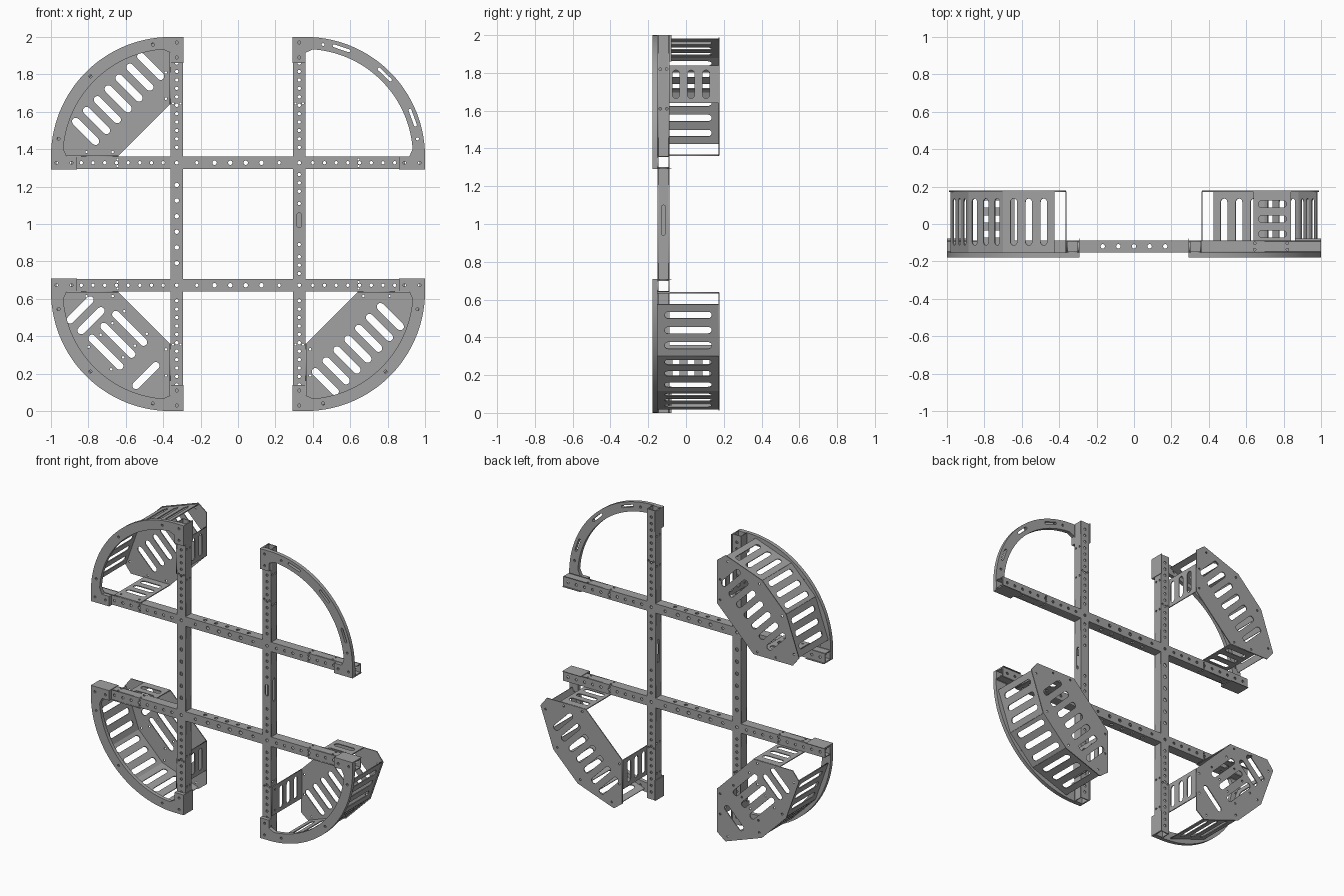
import bpy, bmesh
from math import sin, cos, pi, radians, hypot, atan2
from mathutils import Matrix, Vector

cube = bpy.data.objects.get("Cube")
if cube:
    bpy.data.objects.remove(cube)

# One bare-metal material
steel = bpy.data.materials.new("steel_grey")
steel.use_nodes = True
steel.diffuse_color = (0.36, 0.36, 0.36, 1)
steel.node_tree.nodes["Principled BSDF"].inputs["Base Color"].default_value = (0.36, 0.36, 0.36, 1)

# Main dimensions
TUBE = 0.065           # tube width
WALL = 0.006           # sheet thickness
IN, OUT = 0.295, 0.36  # tube faces measured from the frame centre
Y_FRONT, Y_BACK = -0.152, -0.087
Y_PLATE = 0.175


def circle(x, y, r, n=10):
    return [(x + r * cos(2 * pi * i / n), y + r * sin(2 * pi * i / n)) for i in range(n)]


def slot(x, y, length, width, angle=0, n=6):
    """Rounded slot centred on x, y."""
    pts = []
    for side in (0, pi):
        for i in range(n + 1):
            a = angle + side - pi / 2 + pi * i / n
            pts.append((x + (length - width) / 2 * cos(angle + side) + width / 2 * cos(a),
                        y + (length - width) / 2 * sin(angle + side) + width / 2 * sin(a)))
    return pts


def rect(w, h):
    return [(-w / 2, -h / 2), (w / 2, -h / 2), (w / 2, h / 2), (-w / 2, h / 2)]


def arc(r, a0, a1, n):
    """Arc round the inner corner of a quadrant."""
    angles = [radians(a0 + (a1 - a0) * i / n) for i in range(n + 1)]
    return [(OUT + r * cos(a), OUT + r * sin(a)) for a in angles]


def axes(origin, ex, ey):
    ex, ey = Vector(ex).normalized(), Vector(ey).normalized()
    m = Matrix((ex, ey, ex.cross(ey))).transposed().to_4x4()
    m.translation = origin
    return m


def sheet(outline, holes, thick, matrix):
    """Flat sheet with cut-outs, as a mesh."""
    cu = bpy.data.curves.new("sheet", 'CURVE')
    cu.dimensions, cu.fill_mode, cu.extrude = '2D', 'BOTH', thick / 2
    for loop in [outline] + holes:
        sp = cu.splines.new('POLY')
        sp.points.add(len(loop) - 1)
        for p, (x, y) in zip(sp.points, loop):
            p.co = (x, y, 0, 1)
        sp.use_cyclic_u = True
    ob = bpy.data.objects.new("sheet", cu)
    bpy.context.collection.objects.link(ob)
    dg = bpy.context.evaluated_depsgraph_get()
    me = bpy.data.meshes.new_from_object(ob.evaluated_get(dg))
    bpy.data.objects.remove(ob)
    bpy.data.curves.remove(cu)
    me.transform(matrix)
    return me


def part(name, sheets, matrix, smooth=False):
    """Join several sheets into one object."""
    bm = bmesh.new()
    for s in sheets:
        me = sheet(*s)
        bm.from_mesh(me)
        bpy.data.meshes.remove(me)
    bmesh.ops.remove_doubles(bm, verts=bm.verts, dist=1e-5)
    bmesh.ops.recalc_face_normals(bm, faces=bm.faces)
    me = bpy.data.meshes.new(name)
    bm.to_mesh(me)
    bm.free()
    me.transform(matrix)
    me.materials.clear()
    me.materials.append(steel)
    for f in me.polygons:
        f.material_index = 0
    ob = bpy.data.objects.new(name, me)
    bpy.context.collection.objects.link(ob)
    if smooth:
        bpy.ops.object.select_all(action='DESELECT')
        ob.select_set(True)
        bpy.context.view_layer.objects.active = ob
        bpy.ops.object.shade_smooth_by_angle(angle=radians(30))
    return ob


X, Y, Z = (1, 0, 0), (0, 1, 0), (0, 0, 1)
MID = Matrix.Translation((0, 0, 1))


def tube(name, matrix, length, front, back, sides):
    """Hollow square tube along local X with drilled walls."""
    yc, h = (Y_FRONT + Y_BACK) / 2, TUBE / 2 - WALL / 2
    inner = TUBE - 2 * WALL
    part(name, [
        (rect(length, TUBE), front, WALL, axes((0, yc - h, 0), X, Z)),
        (rect(length, TUBE), back, WALL, axes((0, yc + h, 0), X, Z)),
        (rect(length, inner), sides, WALL, axes((0, yc, h), X, Y)),
        (rect(length, inner), sides, WALL, axes((0, yc, -h), X, Y))], matrix)


axis = (IN + OUT) / 2

# Horizontal tubes run the full width
row = [circle(s * (0.40 + 0.0625 * i), 0, 0.009) for s in (-1, 1) for i in range(10)]
row += [circle(s * axis, 0, 0.01) for s in (-1, 1)]
row += [circle(0.0835 * (i - 1.5), 0, 0.012) for i in range(4)]
row += [circle(s * 0.22, 0, 0.009) for s in (-1, 1)]
row += [circle(s * 0.645, q, 0.006) for s in (-1, 1) for q in (-0.018, 0.018)]
top_row = [circle(0.0835 * (i - 2), 0, 0.012) for i in range(5)]
top_row += [circle(s * p, q, 0.007) for s in (-1, 1) for p in (0.645, 0.82) for q in (-0.017, 0.017)]
for label, z in (("upper", axis), ("lower", -axis)):
    tube(label + "_crossbar", MID @ Matrix.Translation((0, 0, z)), 2, row, row, top_row)

# Vertical tubes are pieces between and beyond the crossbars
UP = Matrix.Rotation(-pi / 2, 4, 'Y')
end_len = 1 - OUT
end_row = [circle(0.045 * (i - 6), 0, 0.009) for i in range(13)]
end_row += [circle(-0.035, q, 0.006) for q in (-0.02, 0.02)]
end_side = [circle(p, q, 0.007) for p in (-0.07, 0.14) for q in (-0.017, 0.017)]
big_row = [circle(0.0835 * (i - 2.5), 0, 0.012) for i in range(6)]
small_row = [circle(s * p, 0, 0.009) for s in (-1, 1) for p in (0.11, 0.175, 0.22, 0.265)]
for label, x in (("left", axis), ("right", -axis)):
    for pos, z, turn in (("upper", 1, 0), ("lower", -1, pi)):
        m = MID @ Matrix.Translation((x, 0, z * (1 + OUT) / 2)) @ Matrix.Rotation(turn, 4, 'Y') @ UP
        tube(f"{label}_{pos}_upright", m, end_len, end_row, end_row, end_side)
    m = MID @ Matrix.Translation((x, 0, 0)) @ UP
    if x > 0:
        tube("left_middle_upright", m, 2 * IN, small_row + [slot(0.02, 0, 0.08, 0.026)],
             small_row, [slot(0.02, 0, 0.16, 0.02)])
    else:
        tube("right_middle_upright", m, 2 * IN, big_row, big_row, [])

# Quarter rings with end flanges, one per quadrant
quarters = ["upper_left", "upper_right", "lower_right", "lower_left"]
foot = 0.86
ring_outline = ([(1, IN)] + arc(0.64, 0, 90, 48) + [(IN, 1), (IN, foot), (OUT, foot), (OUT, 0.915)]
                + arc(0.575, 86, 4, 40) + [(0.915, OUT), (foot, OUT), (foot, IN)])
turns = [MID @ Matrix.Rotation(-k * pi / 2, 4, 'Y') for k in range(4)]
for k, q in enumerate(quarters):
    holes = [circle(*arc(0.607, a, a, 1)[0], 0.008) for a in (9, 81)]
    for p in (0.89, 0.97):
        holes += [circle(axis, p, 0.008), circle(p, axis, 0.008)]
    if k == 0:
        holes += [slot(*arc(0.611, a, a, 1)[0], 0.1, 0.016, radians(a + 90)) for a in (20, 46, 71.5)]
    else:
        holes.append(circle(*arc(0.607, 45, 45, 1)[0], 0.008))
    mid, y = (1 + foot) / 2, -0.128
    flange = rect(1 - foot, 0.1)
    part(q + "_ring", [
        (ring_outline, holes, 0.026, axes((0, -0.165, 0), X, Z)),
        (flange, [], 0.004, axes((IN - 0.002, y, mid), Z, Y)),
        (flange, [], 0.004, axes((mid, y, IN - 0.002), X, Y))], turns[k], smooth=True)

# Baskets: faceted wall, two tabs and a slotted back plate
FACETS = (6, 33, 57, 84)
DIAG = -pi / 4


def diagonal(u, v):
    """u points outward from the quadrant corner, v runs across."""
    return OUT + (u + v) * cos(pi / 4), OUT + (u - v) * cos(pi / 4)


for k in (1, 2, 3):
    q = quarters[k]
    # Curved wall in flat panels
    corners = [arc(0.622, a, a, 1)[0] for a in FACETS]
    depth = Y_PLATE - Y_FRONT
    panels = []
    for (x0, z0), (x1, z1) in zip(corners, corners[1:]):
        cuts = [slot(0.085 * i, 0, 0.25, 0.038, pi / 2) for i in (-1, 0, 1)]
        panels.append((rect(hypot(x1 - x0, z1 - z0), depth), cuts, WALL,
                       axes(((x0 + x1) / 2, (Y_PLATE + Y_FRONT) / 2, (z0 + z1) / 2),
                            (x1 - x0, 0, z1 - z0), Y)))
    part(q + "_basket_wall", panels, turns[k])

    # Tabs that bolt to the tube sides
    tab_cuts = [slot(0, 0.015 + 0.08 * i, 0.15, 0.038) for i in (-1, 0, 1)]
    tab_cuts += [circle(s * 0.07, -0.13, 0.007) for s in (-1, 1)]
    y = (Y_PLATE + Y_FRONT) / 2
    part(q + "_basket_tabs", [
        (rect(0.2, depth), tab_cuts, WALL, axes((OUT + 0.004, y, 0.74), Z, Y)),
        (rect(0.2, depth), tab_cuts, WALL, axes((0.74, y, OUT + 0.004), X, Y))], turns[k])

    # Back plate
    edge = OUT + 0.003
    outline = ([(0.64, edge), (0.94, edge)] + [arc(0.632, a, a, 1)[0] for a in FACETS]
               + [(edge, 0.94), (edge, 0.64)])
    if k == 2:
        cuts = [slot(*diagonal(0.412, v), 0.19, 0.04, pi / 4) for v in (-0.225, 0.19, 0.272)]
        cuts += [slot(*diagonal(u, 0.015), 0.25, 0.04, DIAG) for u in (0.295, 0.385, 0.475)]
        cuts += [circle(*diagonal(u, v), 0.007) for u in (0.25, 0.34, 0.43, 0.52) for v in (-0.07, 0.1)]
    else:
        cuts = [slot(*diagonal(0.417, 0.02 + 0.082 * i), 0.19, 0.04, pi / 4) for i in range(-3, 4)]
    cuts += [circle(*arc(0.595, a, a, 1)[0], 0.007) for a in (8, 33, 57, 82)]
    cuts += [circle(*p, 0.007) for p in ((0.67, 0.385), (0.81, 0.385), (0.385, 0.67), (0.385, 0.81))]
    part(q + "_basket_plate", [(outline, cuts, WALL, axes((0, Y_PLATE, 0), X, Z))], turns[k])
